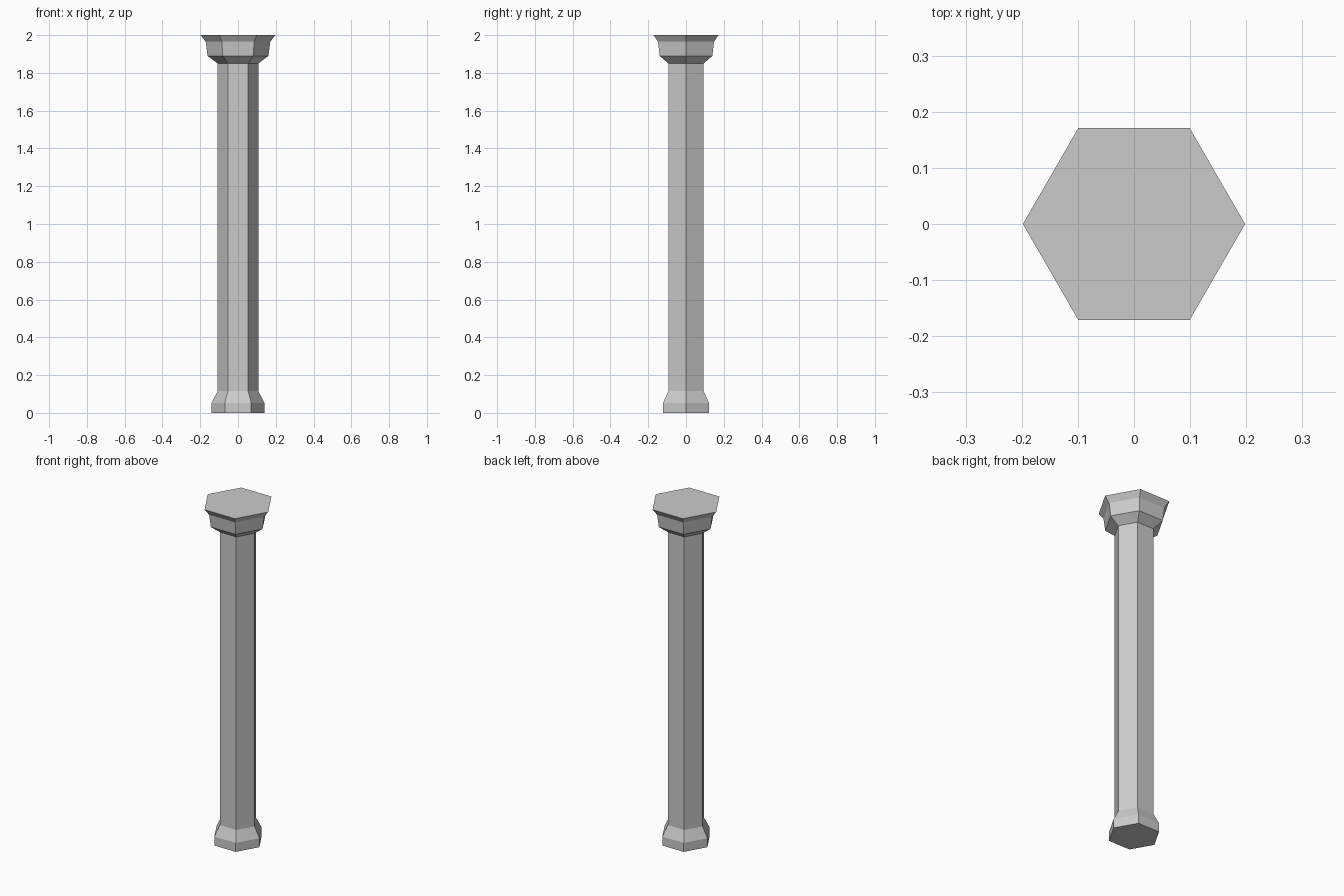
import bpy, bmesh
from math import cos, sin, pi

if "Cube" in bpy.data.objects:
    bpy.data.objects.remove(bpy.data.objects["Cube"])

SIDES = 6

# Column profile from foot to top: (corner radius, height)
PROFILE = [
    (0.14, 0.0), (0.14, 0.053),      # plinth
    (0.108, 0.115), (0.108, 1.85),   # shaft
    (0.161, 1.89), (0.171, 1.965),   # capital
    (0.198, 2.0),                    # flared top edge
]


def hex_column(name, profile):
    bm = bmesh.new()
    rings = [[bm.verts.new((r * cos(2 * pi * i / SIDES), r * sin(2 * pi * i / SIDES), z))
              for i in range(SIDES)] for r, z in profile]
    # Side walls
    for low, high in zip(rings, rings[1:]):
        for i in range(SIDES):
            j = (i + 1) % SIDES
            bm.faces.new((low[i], low[j], high[j], high[i]))
    # End caps
    bm.faces.new(rings[0][::-1])
    bm.faces.new(rings[-1])
    mesh = bpy.data.meshes.new(name)
    bm.to_mesh(mesh)
    bm.free()
    obj = bpy.data.objects.new(name, mesh)
    bpy.context.collection.objects.link(obj)
    return obj


hex_column("hexagonal_column", PROFILE)
